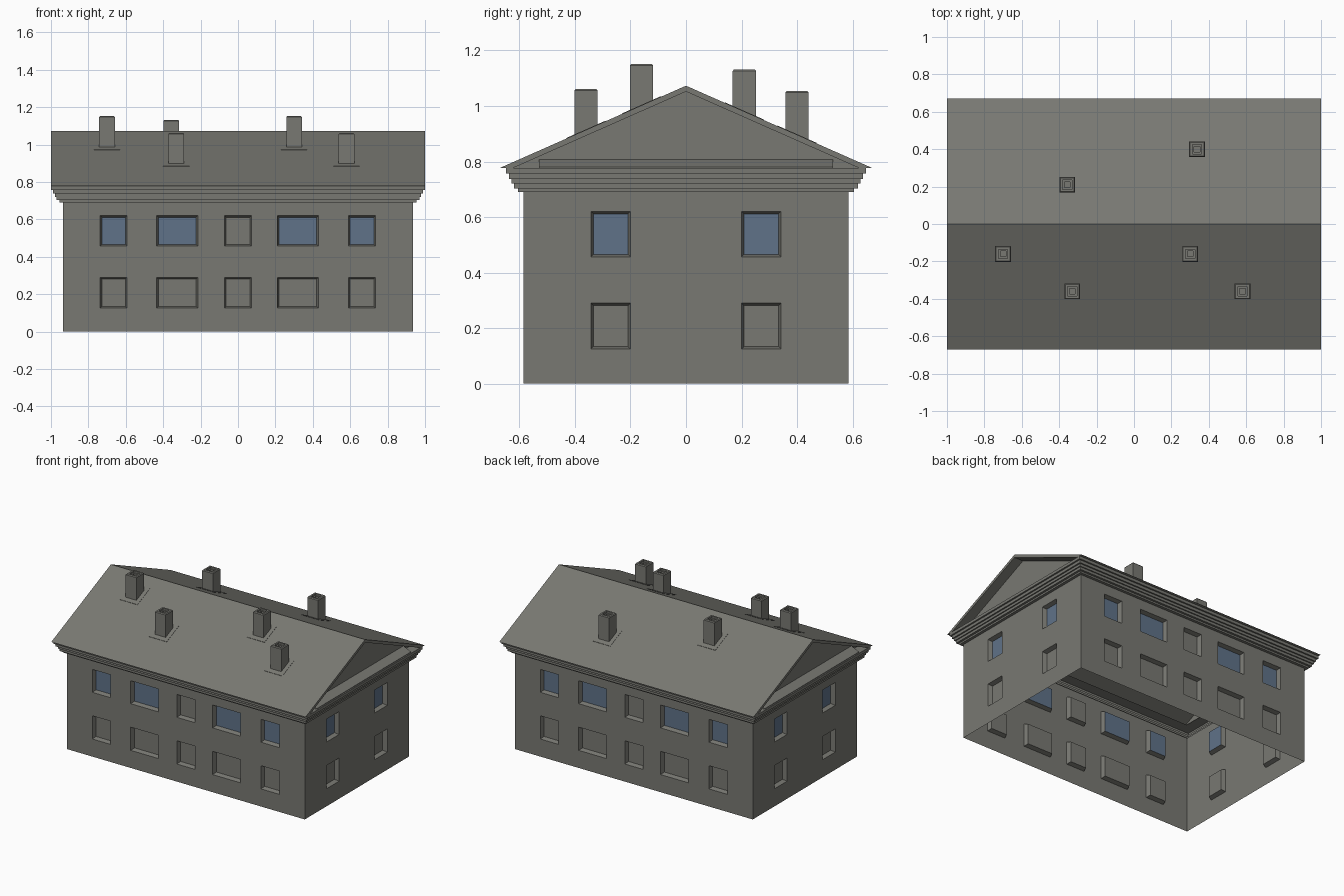
import bpy, bmesh, math

if "Cube" in bpy.data.objects:
    bpy.data.objects.remove(bpy.data.objects["Cube"])

def material(name, rgb):
    m = bpy.data.materials.new(name)
    m.diffuse_color = (*rgb, 1)
    m.use_nodes = True
    m.node_tree.nodes["Principled BSDF"].inputs["Base Color"].default_value = m.diffuse_color
    return m

GREY = material("stone grey", (0.19, 0.19, 0.17))
BLUE = material("window blue", (0.115, 0.17, 0.25))

def finish(bm, name, fix_normals=True):
    bmesh.ops.remove_doubles(bm, verts=bm.verts, dist=1e-5)
    if fix_normals:
        bmesh.ops.recalc_face_normals(bm, faces=bm.faces)
    me = bpy.data.meshes.new(name)
    bm.to_mesh(me)
    bm.free()
    me.materials.append(GREY)
    me.materials.append(BLUE)
    ob = bpy.data.objects.new(name, me)
    bpy.context.collection.objects.link(ob)
    return ob

def loft(bm, rings, cx=0, cy=0, cap=False):
    """Skin a stack of rectangles given as (half x, half y, z)."""
    loops = [[bm.verts.new((cx + sx * hx, cy + sy * hy, z))
              for sx, sy in ((-1, -1), (1, -1), (1, 1), (-1, 1))] for hx, hy, z in rings]
    for a, b in zip(loops, loops[1:]):
        for i in range(4):
            j = (i + 1) % 4
            bm.faces.new((a[i], a[j], b[j], b[i]))
    if cap:
        bm.faces.new(loops[-1])

HX, HY, WALL_TOP = 0.935, 0.585, 0.69
RIDGE, EAVE, EAVE_Y = 1.073, 0.777, 0.67
SLOPE = (RIDGE - EAVE) / EAVE_Y
ROWS = [(0.125, 0.29), (0.457, 0.62)]

def wall(name, half, dist, angle, windows):
    """Wall with splayed window recesses; windows = (from, to, upper is blue)."""
    bm = bmesh.new()
    ca, sa = math.cos(angle), math.sin(angle)
    def vert(u, z, depth=0):
        v = -dist + depth
        return bm.verts.new((u * ca - v * sa, u * sa + v * ca, z))
    us = sorted([-half, half] + [e for w in windows for e in w[:2]])
    zs = [0, *ROWS[0], *ROWS[1], WALL_TOP]
    inset, depth = 0.009, 0.03
    for i, (u0, u1) in enumerate(zip(us, us[1:])):
        for k, (z0, z1) in enumerate(zip(zs, zs[1:])):
            o = [vert(*p) for p in ((u0, z0), (u1, z0), (u1, z1), (u0, z1))]
            if i % 2 == 0 or k % 2 == 0:
                bm.faces.new(o)
                continue
            a, b, c, d = u0 + inset, u1 - inset, z0 + inset, z1 - inset
            n = [vert(*p, depth) for p in ((a, c), (b, c), (b, d), (a, d))]
            for q in range(4):
                r = (q + 1) % 4
                bm.faces.new((o[q], o[r], n[r], n[q]))
            pane = bm.faces.new(n)
            pane.material_index = int(k == 3 and windows[i // 2][2])
    return finish(bm, name, False)

# Four walls with windows
long_side = [(-0.737, -0.593, True), (-0.435, -0.215, True), (-0.072, 0.072, False),
             (0.21, 0.43, True), (0.59, 0.735, True)]
short_side = [(-0.342, -0.2, True), (0.2, 0.342, True)]
wall("front_wall", HX, HY, 0, long_side)
wall("back_wall", HX, HY, math.pi, long_side)
wall("right_wall", HY, HX, math.pi / 2, short_side)
wall("left_wall", HY, HX, -math.pi / 2, short_side)

# Stepped cornice
bm = bmesh.new()
steps = [(0.02, 0.69, 0.702), (0.035, 0.702, 0.72), (0.043, 0.72, 0.737),
         (0.053, 0.737, 0.757), (0.064, 0.757, EAVE)]
rings = [(HX, HY, WALL_TOP)]
for out, z0, z1 in steps:
    rings += [(HX + out, HY + out, z0), (HX + out, HY + out, z1)]
rings.append((0.92, 0.57, EAVE))
loft(bm, rings)
finish(bm, "cornice", False)

# Gable roof: a chevron profile swept along x
bm = bmesh.new()
inner_y = 0.622
profile = [(-EAVE_Y, EAVE), (0, RIDGE), (EAVE_Y, EAVE),
           (inner_y, EAVE), (0, EAVE + inner_y * SLOPE), (-inner_y, EAVE)]
ends = [[bm.verts.new((x, y, z)) for y, z in profile] for x in (-1, 1)]
for i in range(6):
    j = (i + 1) % 6
    bm.faces.new((ends[0][i], ends[0][j], ends[1][j], ends[1][i]))
for e in ends:
    bm.faces.new((e[0], e[1], e[4], e[5]))
    bm.faces.new((e[1], e[2], e[3], e[4]))
finish(bm, "roof")

# Recessed gable triangles, each with a sloped ledge at its foot
for side, s in (("right", 1), ("left", -1)):
    bm = bmesh.new()
    tri = [(-inner_y, EAVE), (inner_y, EAVE), (0, EAVE + inner_y * SLOPE)]
    bm.faces.new([bm.verts.new((s * 0.93, y * s, z)) for y, z in tri])
    finish(bm, side + "_gable", False)
    bm = bmesh.new()
    cut = [(0.93, EAVE), (0.99, EAVE), (0.99, EAVE + 0.004), (0.93, 0.807)]
    a, b = [[bm.verts.new((s * x, y, z)) for x, z in cut] for y in (-0.53, 0.53)]
    for i in range(4):
        j = (i + 1) % 4
        bm.faces.new((a[i], a[j], b[j], b[i]))
    bm.faces.new(a)
    bm.faces.new(b)
    finish(bm, side + "_gable_ledge")

# Chimneys with hollow tops and flashing plates on the roof
chimneys = [(-0.70, -0.16, 1.152), (-0.33, -0.36, 1.062), (0.30, -0.16, 1.152),
            (0.58, -0.36, 1.062), (-0.357, 0.21, 1.132), (0.337, 0.40, 1.054)]
for n, (x, y, top) in enumerate(chimneys, 1):
    roof_z = RIDGE - abs(y) * SLOPE
    bm = bmesh.new()
    loft(bm, [(h, h, z) for h, z in (
        (0.042, roof_z - 0.03), (0.042, top - 0.006), (0.037, top), (0.025, top),
        (0.025, top - 0.012), (0.015, top - 0.012), (0.015, top - 0.035))], x, y, True)
    finish(bm, f"chimney_{n}", False)
    bm = bmesh.new()
    loft(bm, [(0.07, 0.07, -0.002), (0.07, 0.07, 0.002)], x, y, True)
    for v in bm.verts:
        v.co.z += RIDGE - abs(v.co.y) * SLOPE
    finish(bm, f"flashing_{n}", False)
